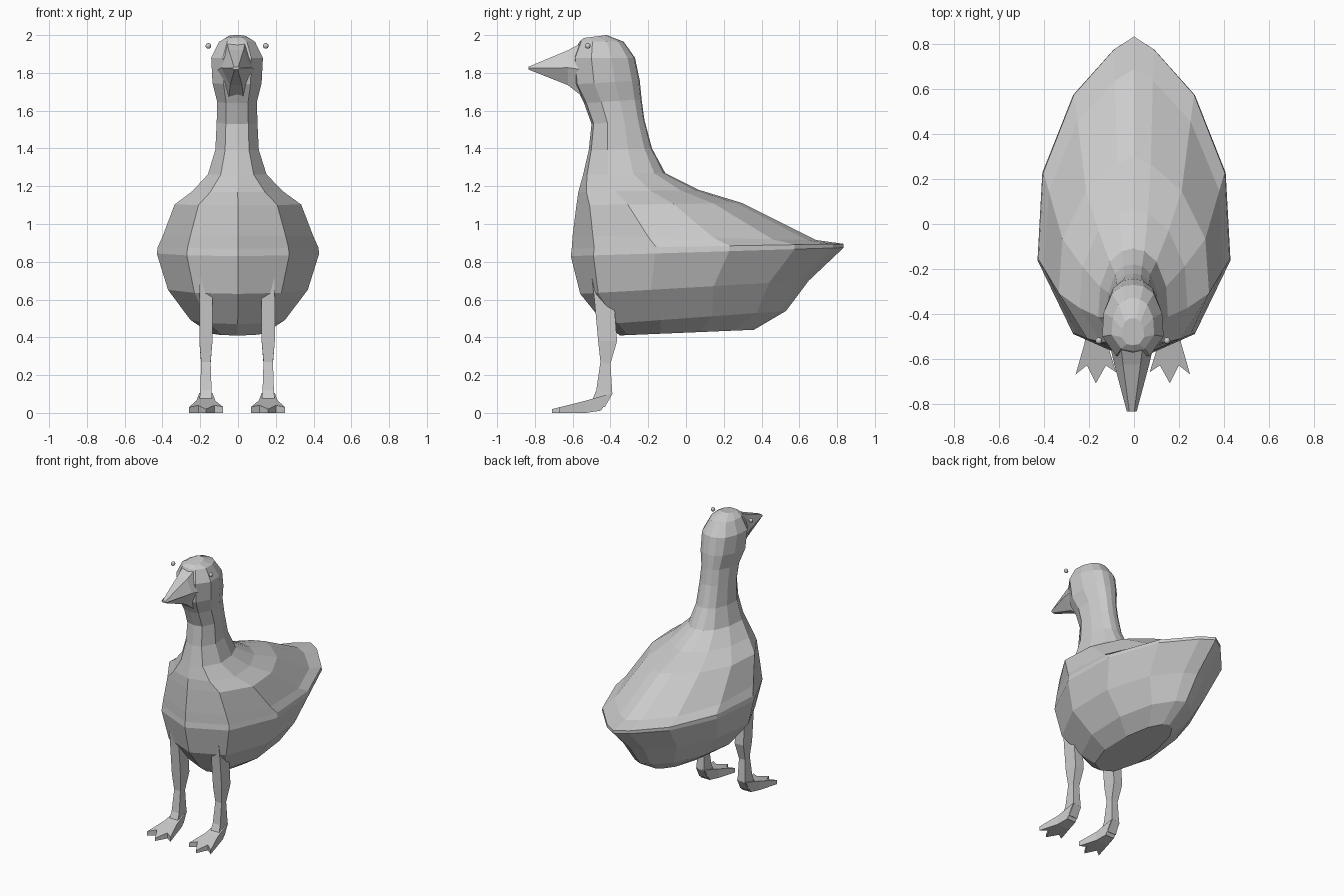
import bpy, bmesh
from mathutils import Vector

if "Cube" in bpy.data.objects:
    bpy.data.objects.remove(bpy.data.objects["Cube"])

grey = bpy.data.materials.new("plain grey")
grey.diffuse_color = (0.6, 0.6, 0.6, 1)
grey.use_nodes = True
grey.node_tree.nodes["Principled BSDF"].inputs["Base Color"].default_value = grey.diffuse_color
CX = -0.005  # the head, neck and legs sit very slightly off centre


def finish(name, bm):
    bmesh.ops.recalc_face_normals(bm, faces=bm.faces[:])
    mesh = bpy.data.meshes.new(name)
    bm.to_mesh(mesh)
    bm.free()
    mesh.materials.append(grey)
    obj = bpy.data.objects.new(name, mesh)
    bpy.context.collection.objects.link(obj)
    return obj


def loft(bm, rings):
    """Skin a list of equal-length point rings and cap both ends."""
    vs = [[bm.verts.new(p) for p in r] for r in rings]
    n = len(vs[0])
    for a, b in zip(vs, vs[1:]):
        for i in range(n):
            j = (i + 1) % n
            bm.faces.new((a[i], a[j], b[j], b[i]))
    bm.faces.new(vs[0])
    bm.faces.new(vs[-1])


# Half outlines from front to back: (share of length, share of half width)
BODY = [(0, 0), (.083, .63), (.31, 1), (.58, .95), (.82, .63), (.96, .21), (1, 0)]
NECK = [(0, 0), (.04, .55), (.30, 1), (.62, .95), (.88, .68), (.98, .35), (1, 0)]


def slice_ring(yf, zf, yb, zb, w, neck):
    half = []
    for (t0, w0), (t1, w1) in zip(BODY, NECK):
        t, k = t0 + (t1 - t0) * neck, w0 + (w1 - w0) * neck
        half.append((k * w, yf + (yb - yf) * t, zf + (zb - zf) * t))
    cx = CX * neck
    return ([(cx + x, y, z) for x, y, z in half]
            + [(cx - x, y, z) for x, y, z in half[-2:0:-1]])


# Body, neck and head: front y, front z, back y, back z, half width, neck share
slices = [
    (-.35, .41, .36, .44, .14, .5),
    (-.43, .47, .53, .54, .25, .3),
    (-.56, .63, .65, .70, .37, .1),
    (-.61, .83, .835, .875, .43, 0),
    (-.605, .87, .835, .895, .425, 0),
    (-.60, .94, .69, .915, .40, 0),
    (-.58, 1.10, .30, 1.11, .335, .1),
    (-.57, 1.17, .07, 1.18, .24, .4),
    (-.545, 1.26, -.11, 1.27, .155, .8),
    (-.515, 1.39, -.18, 1.40, .115, 1),
    (-.50, 1.53, -.22, 1.55, .108, 1),
    (-.54, 1.64, -.235, 1.66, .105, 1),
    (-.59, 1.74, -.245, 1.76, .13, 1),
    (-.60, 1.88, -.27, 1.88, .137, 1),
    (-.565, 1.965, -.33, 1.965, .095, 1),
    (-.54, 1.985, -.42, 2.0, .05, 1),
]
bm = bmesh.new()
loft(bm, [slice_ring(*s) for s in slices])
finish("body_neck_and_head", bm)


# Beak: tapered six-sided loft: y, bottom z, top z, half width
def beak_ring(y, zb, zt, w):
    zm = (zb + zt) / 2
    pts = [(-w * .5, zt), (w * .5, zt), (w, zm), (w * .4, zb), (-w * .4, zb), (-w, zm)]
    return [(CX * 2 + x, y, z) for x, z in pts]


bm = bmesh.new()
loft(bm, [beak_ring(*s) for s in [(-.53, 1.66, 1.97, .10), (-.625, 1.735, 1.92, .078),
                                  (-.835, 1.818, 1.832, .022)]])
finish("beak", bm)

# Legs: z front, z back, front y, back y, inner x, outer x
leg_slices = [
    (.78, .64, -.505, -.46, .15, .195),
    (.60, .57, -.485, -.38, .13, .20),
    (.38, .38, -.465, -.365, .13, .20),
    (.27, .26, -.453, -.40, .14, .19),
    (.12, .10, -.475, -.39, .135, .195),
    (.06, .03, -.50, -.43, .13, .20),
]
# Webbed foot outline and the faces that cover it
foot = [(.13, -.39), (.20, -.39), (.215, -.53), (.255, -.67), (.205, -.63),
        (.165, -.71), (.12, -.63), (.075, -.66), (.115, -.53)]
foot_faces = [(0, 1, 2, 8), (2, 3, 4), (2, 4, 6, 8), (4, 5, 6), (8, 6, 7)]


def foot_top(y):
    if y < -.53:
        return .02 + (y + .71) / .18 * .045
    return .065 + (y + .53) / .14 * .04


for side, sx in (("left", -1), ("right", 1)):
    bm = bmesh.new()
    loft(bm, [[(CX + sx * xi, yf, zf), (CX + sx * xo, yf, zf),
               (CX + sx * xo, yb, zb), (CX + sx * xi, yb, zb)]
              for zf, zb, yf, yb, xi, xo in leg_slices])
    finish(side + "_leg", bm)

    bm = bmesh.new()
    top = [bm.verts.new((CX + sx * x, y, foot_top(y))) for x, y in foot]
    low = [bm.verts.new((CX + sx * x, min(y, -.45), .012 if y > -.5 else 0)) for x, y in foot]
    for f in foot_faces:
        bm.faces.new([top[i] for i in f])
        bm.faces.new([low[i] for i in f])
    for i in range(len(foot)):
        j = (i + 1) % len(foot)
        bm.faces.new((top[i], top[j], low[j], low[i]))
    finish(side + "_foot", bm)

    # Small bead eye standing just off the head
    bm = bmesh.new()
    bmesh.ops.create_uvsphere(bm, u_segments=12, v_segments=8, radius=.015)
    bmesh.ops.translate(bm, verts=bm.verts[:], vec=Vector((CX + sx * .152, -.52, 1.943)))
    finish(side + "_eye", bm)
